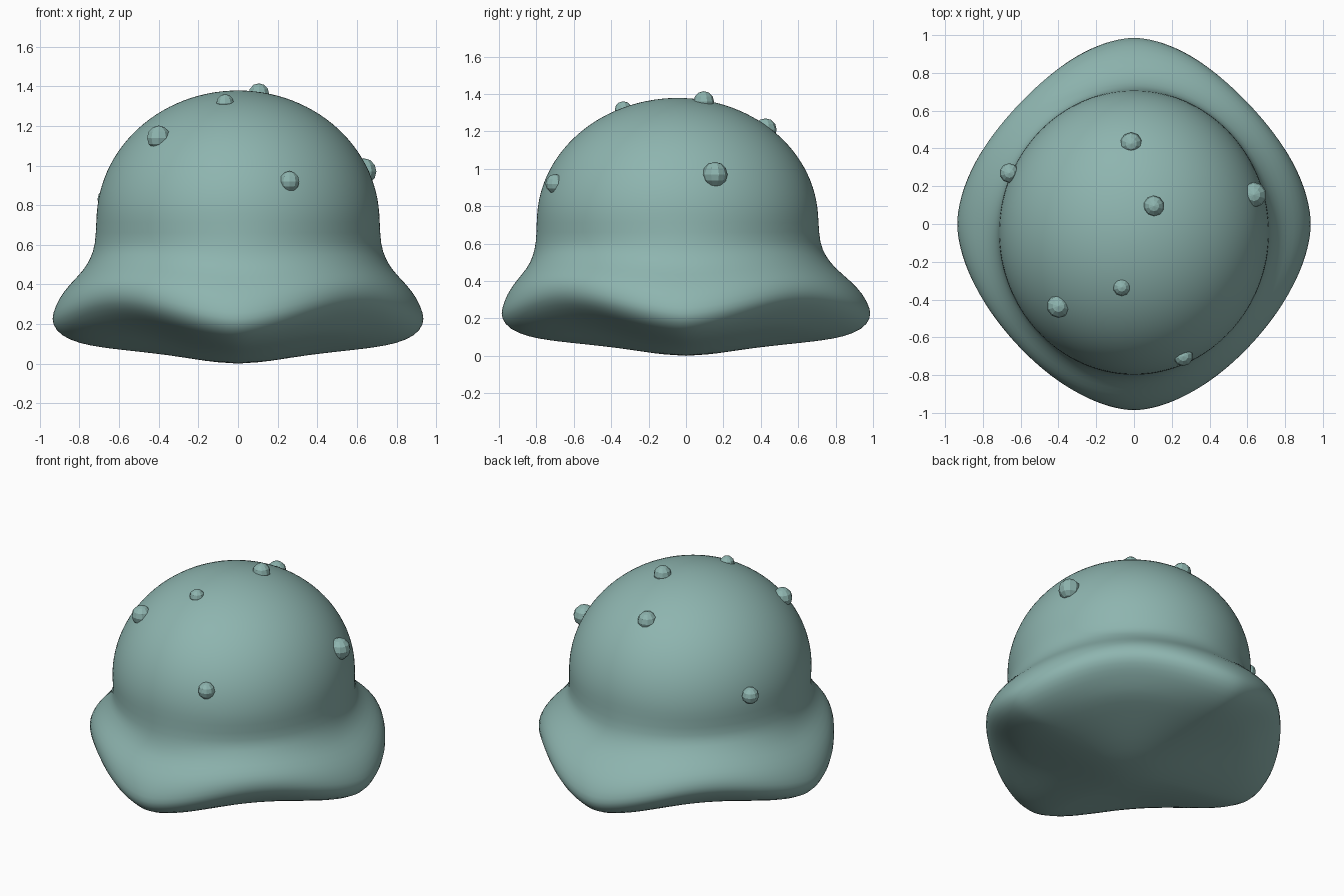
import bpy, bmesh, math
from mathutils import Vector

if "Cube" in bpy.data.objects:
    bpy.data.objects.remove(bpy.data.objects["Cube"])

# One flat grey-teal for everything
skin = bpy.data.materials.new("grey_teal")
skin.diffuse_color = (0.27, 0.46, 0.43, 1)
skin.use_nodes = True
skin.node_tree.nodes["Principled BSDF"].inputs["Base Color"].default_value = skin.diffuse_color

SEGMENTS = 96
Y_STRETCH = 1.053

# (radius, height) of the skirt through a lobe and between two lobes
LOBE = [(.72, .6), (.745, .53), (.78, .47), (.85, .40), (.905, .33), (.938, .25), (.94, .2),
        (.9, .14), (.8, .1), (.7, .083), (.6, .07), (.35, .045), (.15, .01)]
GAP = [(.708, .6), (.735, .55), (.77, .50), (.82, .45), (.855, .40), (.865, .35), (.855, .30),
       (.81, .25), (.74, .2), (.67, .155), (.56, .12), (.33, .05), (.15, .01)]

# Quarter-ellipse dome shared by every direction
DOME = [(.716 * math.sin(t), .72 + .66 * math.cos(t))
        for t in (math.pi / 2 * i / 14 for i in range(1, 15))]


def smooth(a, b, v):
    t = min(1, max(0, (v - a) / (b - a)))
    return t * t * (3 - 2 * t)


def place(r, z, angle):
    # the upper dome leans slightly to the front
    shift = -0.045 * smooth(.25, .65, z)
    return Vector((r * math.cos(angle), r * math.sin(angle) * Y_STRETCH + shift, z))


def finish(bm, name):
    bmesh.ops.recalc_face_normals(bm, faces=bm.faces)
    mesh = bpy.data.meshes.new(name)
    bm.to_mesh(mesh)
    bm.free()
    mesh.materials.append(skin)
    obj = bpy.data.objects.new(name, mesh)
    bpy.context.collection.objects.link(obj)
    return obj


# Body: dome flowing into a four-lobed skirt, closed underneath
bm = bmesh.new()
columns = []
for s in range(SEGMENTS):
    a = 2 * math.pi * s / SEGMENTS
    w = abs(math.sin(2 * a)) ** 1.5
    skirt = [(l[0] + (g[0] - l[0]) * w, l[1] + (g[1] - l[1]) * w) for l, g in zip(LOBE, GAP)]
    columns.append([bm.verts.new(place(r, z, a)) for r, z in DOME + skirt])
top = bm.verts.new(place(0, 1.38, 0))
bottom = bm.verts.new((0, 0, 0))
for s in range(SEGMENTS):
    c, d = columns[s], columns[(s + 1) % SEGMENTS]
    bm.faces.new((top, c[0], d[0]))
    bm.faces.new((bottom, d[-1], c[-1]))
    for i in range(len(c) - 1):
        bm.faces.new((c[i], c[i + 1], d[i + 1], d[i]))
body = finish(bm, "body")
for p in body.data.polygons:
    p.use_smooth = True
sub = body.modifiers.new("soften", 'SUBSURF')
sub.levels = sub.render_levels = 1

# Low-poly warts half sunk in the dome: x, y, z, radius
WARTS = [(.105, .095, 1.36, .055), (-.015, .425, 1.21, .06), (.635, .155, .97, .067),
         (-.065, -.335, 1.315, .046), (-.40, -.435, 1.14, .062), (.26, -.70, .92, .052),
         (-.66, .27, .83, .052)]
for n, (x, y, z, r) in enumerate(WARTS, 1):
    bm = bmesh.new()
    bmesh.ops.create_uvsphere(bm, u_segments=10, v_segments=6, radius=r)
    wart = finish(bm, f"wart_{n}")
    wart.location = (x, y, z)
